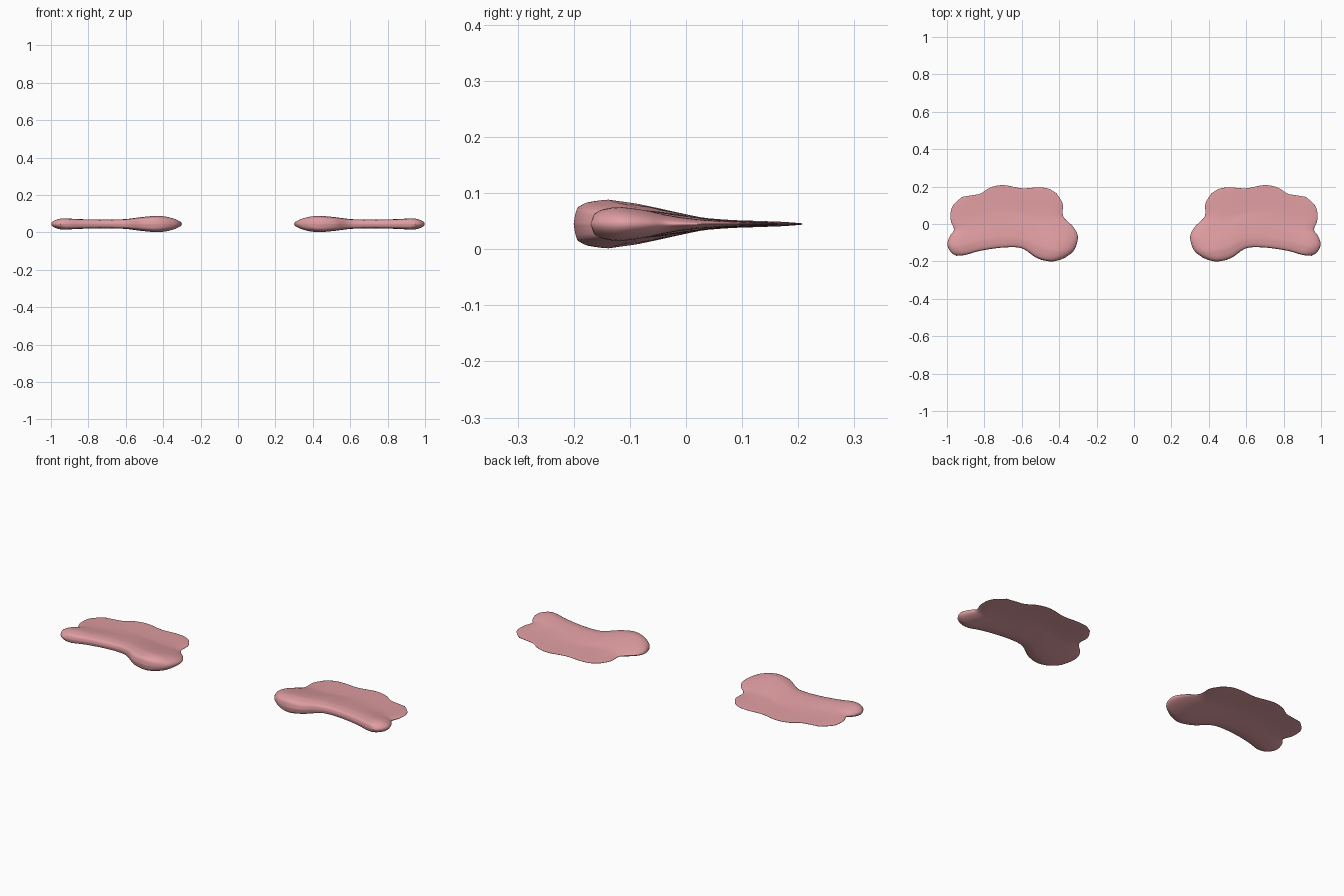
import bpy, bmesh, math
from mathutils import Vector

if "Cube" in bpy.data.objects:
    bpy.data.objects.remove(bpy.data.objects["Cube"])

# Outline of one pad, as four sides meeting at the corners
FRONT = [(.365, -.178), (.40, -.193), (.45, -.2), (.52, -.182), (.60, -.13), (.70, -.126), (.82, -.143), (.90, -.165), (.95, -.17)]
BACK = [(.415, .165), (.46, .19), (.52, .195), (.60, .191), (.70, .208), (.77, .194), (.82, .163), (.87, .153), (.92, .145)]
INNER = [(.365, -.178), (.32, -.14), (.30, -.07), (.325, -.015), (.378, .04), (.382, .11), (.415, .165)]
OUTER = [(.95, -.17), (.98, -.15), (.998, -.11), (.985, -.065), (.962, -.03), (.98, .02), (.973, .09), (.92, .145)]
# Half thickness along the width, and its fraction from front to back
WIDTH = [(.3, .04), (.38, .0425), (.45, .044), (.52, .037), (.6, .026), (.7, .024), (.85, .026), (.93, .031), (1, .031)]
DEPTH = [(0, 0), (.012, .4), (.03, .68), (.08, .87), (.17, 1), (.27, .86), (.38, .63), (.5, .41), (.6, .26), (.75, .16), (.93, .10), (.98, .07), (1, 0)]
ZC = .045


def spline(pts, t):
    """Smooth curve through the points, t = 0..1 by chord length."""
    p = [Vector(q) for q in pts]
    lens = [(b - a).length for a, b in zip(p, p[1:])]
    d = t * sum(lens)
    i = 0
    while i < len(lens) - 1 and d > lens[i]:
        d -= lens[i]
        i += 1
    s = min(1, d / lens[i])
    b, c = p[i], p[i + 1]
    a = p[i - 1] if i else b
    e = p[i + 2] if i + 2 < len(p) else c
    return .5 * (2*b + (c - a)*s + (2*a - 5*b + 4*c - e)*s*s + (3*b - a - 3*c + e)*s**3)


def table(pts, x):
    x = max(pts[0][0], min(pts[-1][0], x))
    for (a, fa), (b, fb) in zip(pts, pts[1:]):
        if x <= b:
            return fa + (fb - fa) * (x - a) / (b - a)
    return pts[-1][1]


# Pad surface: blend of the four sides, top and bottom sharing the rim
NU, NV = 48, 36
bm = bmesh.new()
ease = lambda t: (1 - math.cos(math.pi * t)) / 2
c00, c10, c01, c11 = (Vector(c) for c in (FRONT[0], FRONT[-1], BACK[0], BACK[-1]))
top, bottom = {}, {}
for i in range(NU + 1):
    for j in range(NV + 1):
        u, v = ease(i / NU), ease(j / NV)
        left, right = spline(INNER, v), spline(OUTER, v)
        p = ((1-v)*spline(FRONT, u) + v*spline(BACK, u) + (1-u)*left + u*right
             - (1-u)*(1-v)*c00 - u*(1-v)*c10 - (1-u)*v*c01 - u*v*c11)
        if i in (0, NU) or j in (0, NV):
            top[i, j] = bottom[i, j] = bm.verts.new((p.x, p.y, ZC))
            continue
        round_off = 1
        for dist, reach in ((p.x - left.x, .11), (right.x - p.x, .07)):
            k = max(0, min(1, dist / reach))
            round_off *= math.sqrt(1 - (1 - k)**2)
        h = max(.001, table(WIDTH, p.x) * table(DEPTH, v) * round_off)
        top[i, j] = bm.verts.new((p.x, p.y, ZC + h))
        bottom[i, j] = bm.verts.new((p.x, p.y, ZC - h))
for i in range(NU):
    for j in range(NV):
        ring = [(i, j), (i+1, j), (i+1, j+1), (i, j+1)]
        for side, order in ((top, ring), (bottom, ring[::-1])):
            vs = [side[k] for k in order]
            if not bm.faces.get(vs):
                bm.faces.new(vs)
for f in bm.faces:
    f.smooth = True
bmesh.ops.recalc_face_normals(bm, faces=bm.faces)
mesh = bpy.data.meshes.new("curved_pads")
bm.to_mesh(mesh)
bm.free()
pads = bpy.data.objects.new("curved_pads", mesh)
bpy.context.collection.objects.link(pads)

# Second pad mirrored across the middle
pads.modifiers.new("mirror", 'MIRROR')

pink = bpy.data.materials.new("soft_pink")
pink.diffuse_color = (.74, .34, .36, 1)
pink.use_nodes = True
pink.node_tree.nodes["Principled BSDF"].inputs["Base Color"].default_value = pink.diffuse_color
mesh.materials.append(pink)
